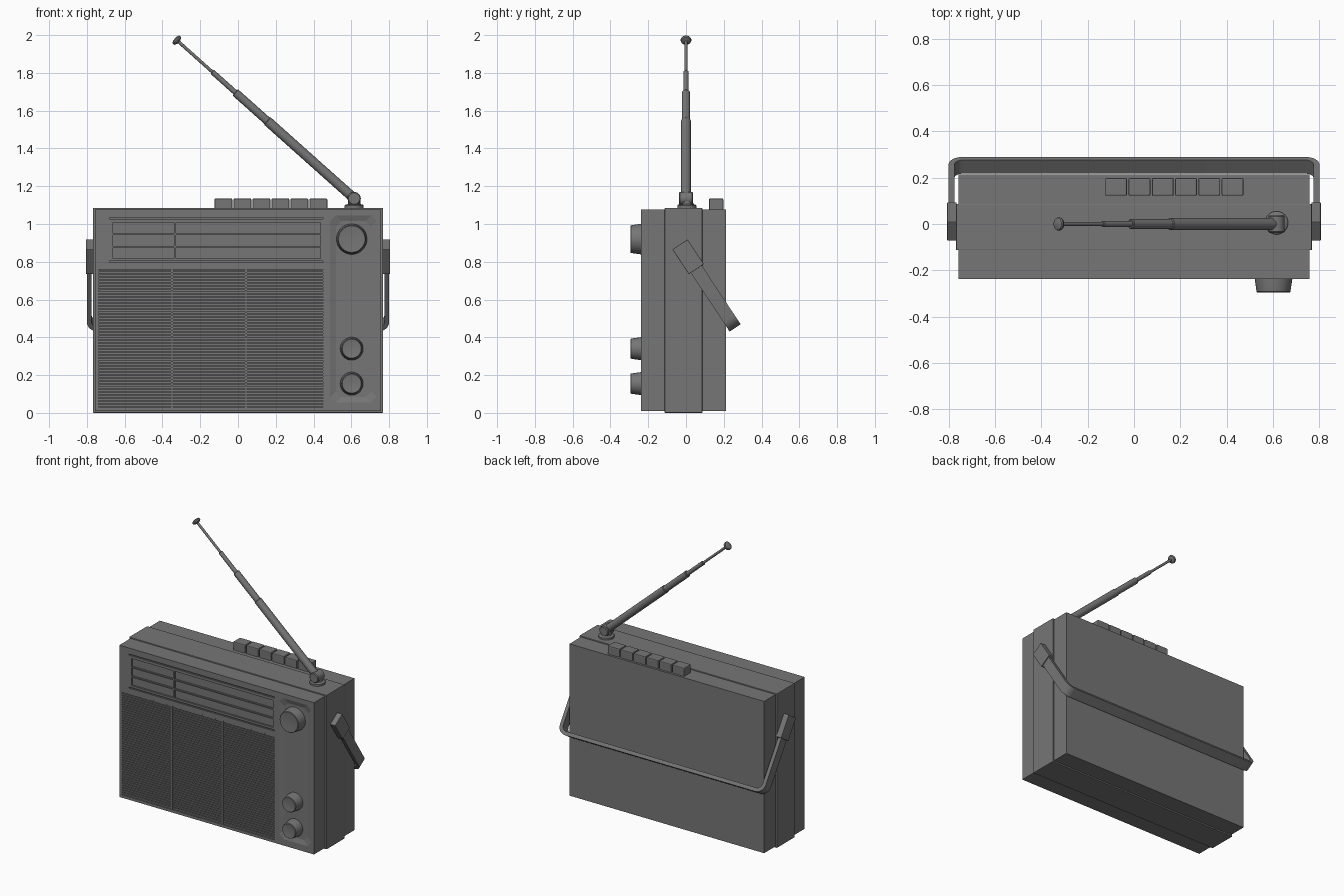
import bpy, bmesh, math
from mathutils import Matrix, Vector

if "Cube" in bpy.data.objects:
    bpy.data.objects.remove(bpy.data.objects["Cube"])

# Dark grey plastic used for every part
dark = bpy.data.materials.new("dark_grey")
dark.diffuse_color = (0.18, 0.18, 0.18, 1)
dark.use_nodes = True
dark.node_tree.nodes["Principled BSDF"].inputs["Base Color"].default_value = dark.diffuse_color


def mesh_obj(name, bm, matrix=None, smooth=False):
    bmesh.ops.recalc_face_normals(bm, faces=bm.faces)
    me = bpy.data.meshes.new(name)
    bm.to_mesh(me)
    bm.free()
    me.materials.append(dark)
    ob = bpy.data.objects.new(name, me)
    bpy.context.collection.objects.link(ob)
    if matrix is not None:
        ob.matrix_world = matrix
    bpy.ops.object.select_all(action='DESELECT')
    ob.select_set(True)
    bpy.context.view_layer.objects.active = ob
    if smooth:
        bpy.ops.object.shade_smooth_by_angle(angle=math.radians(35))
    return ob


def add_box(bm, x0, x1, y0, y1, z0, z1):
    m = Matrix.Translation(((x0 + x1) / 2, (y0 + y1) / 2, (z0 + z1) / 2))
    m = m @ Matrix.Diagonal((x1 - x0, y1 - y0, z1 - z0, 1))
    bmesh.ops.create_cube(bm, size=1, matrix=m)


def box(name, *dims, bevel=0.0, matrix=None):
    bm = bmesh.new()
    add_box(bm, *dims)
    if bevel:
        bmesh.ops.bevel(bm, geom=bm.edges[:], offset=bevel, segments=2,
                        profile=0.5, affect='EDGES')
    return mesh_obj(name, bm, matrix)


def skin(name, rings, matrix=None, smooth=False):
    # join successive equal-sized loops of points into a closed solid
    bm = bmesh.new()
    loops = [[bm.verts.new(p) for p in r] for r in rings]
    n = len(loops[0])
    for a, b in zip(loops, loops[1:]):
        for i in range(n):
            j = (i + 1) % n
            bm.faces.new((a[i], a[j], b[j], b[i]))
    bm.faces.new(loops[0])
    bm.faces.new(loops[-1])
    return mesh_obj(name, bm, matrix, smooth)


def lathe(name, profile, origin, axis, sides=32):
    # profile: (radius, height) pairs turned about the given axis
    rings = [[(r * math.cos(2 * math.pi * i / sides), r * math.sin(2 * math.pi * i / sides), h)
              for i in range(sides)] for r, h in profile]
    rot = Vector(axis).to_track_quat('Z', 'Y').to_matrix().to_4x4()
    return skin(name, rings, matrix=Matrix.Translation(origin) @ rot, smooth=True)


def cut(target, cutter):
    mod = target.modifiers.new("cut", 'BOOLEAN')
    mod.operation, mod.solver, mod.object = 'DIFFERENCE', 'EXACT', cutter
    bpy.context.view_layer.objects.active = target
    bpy.ops.object.modifier_apply(modifier=mod.name)
    bpy.data.objects.remove(cutter)


FRONT = -0.237

# Case: front shell, wider middle band, back shell
front = box("front_shell", -0.757, 0.757, FRONT, -0.10, 0.01, 1.077)
box("middle_band", -0.768, 0.768, -0.113, 0.087, 0.0, 1.085, bevel=0.004)
box("back_shell", -0.757, 0.757, 0.075, 0.213, 0.01, 1.077)

# Recesses: speaker opening, dial windows, trim grooves
bm = bmesh.new()
add_box(bm, -0.738, 0.45, -0.3, FRONT + 0.022, 0.03, 0.76)
for i in range(3):
    z = 0.818 + i * 0.066
    for x0, x1 in ((-0.662, -0.338), (-0.328, 0.437)):
        add_box(bm, x0, x1, -0.3, FRONT + 0.012, z, z + 0.058)
for z in (0.795, 1.027):
    add_box(bm, -0.68, 0.45, -0.3, FRONT + 0.008, z, z + 0.008)
cut(front, mesh_obj("recess_cutter", bm))


# Dished control panel with chamfered corners
def octagon(inset, y, c):
    x0, x1, z0, z1 = 0.488 + inset, 0.735 - inset, 0.055 + inset, 1.045 - inset
    return [(x0 + c, y, z0), (x1 - c, y, z0), (x1, y, z0 + c), (x1, y, z1 - c),
            (x1 - c, y, z1), (x0 + c, y, z1), (x0, y, z1 - c), (x0, y, z0 + c)]


cut(front, skin("panel_cutter", [octagon(0, -0.3, 0.03), octagon(0, FRONT, 0.03),
                                 octagon(0.03, FRONT + 0.01, 0.03)]))

# Speaker grille: slats and two uprights dividing it in thirds
bm = bmesh.new()
slats = 45
pitch = 0.73 / slats
for i in range(slats):
    z = 0.03 + (i + 0.5) * pitch
    add_box(bm, -0.738, 0.45, FRONT + 0.005, FRONT + 0.024, z - 0.0052, z + 0.0052)
mesh_obj("speaker_slats", bm)
for x in (-0.35, 0.042):
    box("grille_upright", x - 0.006, x + 0.006, FRONT + 0.002, FRONT + 0.024, 0.03, 0.76)

# Knobs with a slightly dished cap
for name, z, r in (("tuning_knob", 0.92, 0.081), ("tone_knob", 0.34, 0.061), ("volume_knob", 0.155, 0.061)):
    lathe(name, [(r, 0), (r, 0.02), (r - 0.008, 0.074), (r - 0.011, 0.077),
                 (r * 0.5, 0.074), (0.002, 0.073)],
          (0.602, -0.218, z), (0, -1, 0), 40)

# Row of push buttons
for i in range(6):
    x = -0.124 + i * 0.1005
    box("push_button", x, x + 0.094, 0.122, 0.198, 1.06, 1.135, bevel=0.006)

# Antenna base, hinge and telescoping rod
pivot = Vector((0.615, 0, 1.135))
tip = Vector((-0.325, 0, 1.974))
d = (tip - pivot).normalized()
L = (tip - pivot).length
lathe("antenna_base", [(0.05, 0), (0.05, 0.015), (0.045, 0.02), (0.034, 0.022), (0.032, 0.045)],
      (0.615, 0.005, 1.083), (0, 0, 1))
lathe("antenna_hinge", [(0.03, -0.038), (0.035, -0.033), (0.035, 0.033), (0.03, 0.038)],
      pivot, (0, 1, 0))
for a, b, r in ((0.0, 0.49, 0.026), (0.49, 0.67, 0.022), (0.67, 0.80, 0.014), (0.80, 1.0, 0.0085)):
    lathe("antenna_section", [(r, a * L), (r, b * L - 0.004), (r - 0.003, b * L)], pivot, d, 20)
lathe("antenna_tip", [(0.012, -0.016), (0.026, -0.009), (0.029, 0), (0.026, 0.007), (0.012, 0.012)],
      tip, d, 24)

# Carry handle: local axes are x, strap width, and distance along the arm
s = Vector((0, 0.292, -0.442)).normalized()
w = s.cross(Vector((1, 0, 0)))
frame = Matrix(((1, 0, 0, 0), (0, w.y, s.y, -0.032), (0, w.z, s.z, 0.892), (0, 0, 0, 1)))
path = []                       # outer point and inward direction
R, X, S, T = 0.06, 0.80, 0.53, 0.025
path.append(((X, 0.10), (-1, 0)))
for i in range(9):
    a = math.pi / 2 * i / 8
    c, n = math.cos(a), math.sin(a)
    path.append(((X - R + R * c, S - R + R * n), (-c, -n)))
path += [((-x, z), (-nx, nz)) for (x, z), (nx, nz) in reversed(path)]
rings = []
for (x, z), (nx, nz) in path:
    xi, zi = x + nx * T, z + nz * T
    rings.append([(x, -0.035, z), (x, 0.035, z), (xi, 0.035, zi), (xi, -0.035, zi)])
skin("handle_strap", rings, matrix=frame, smooth=True)
for side in (-1, 1):
    x0, x1 = sorted((side * 0.765, side * 0.806))
    box("handle_mount", x0, x1, -0.048, 0.048, 0.0, 0.157, bevel=0.003, matrix=frame)
